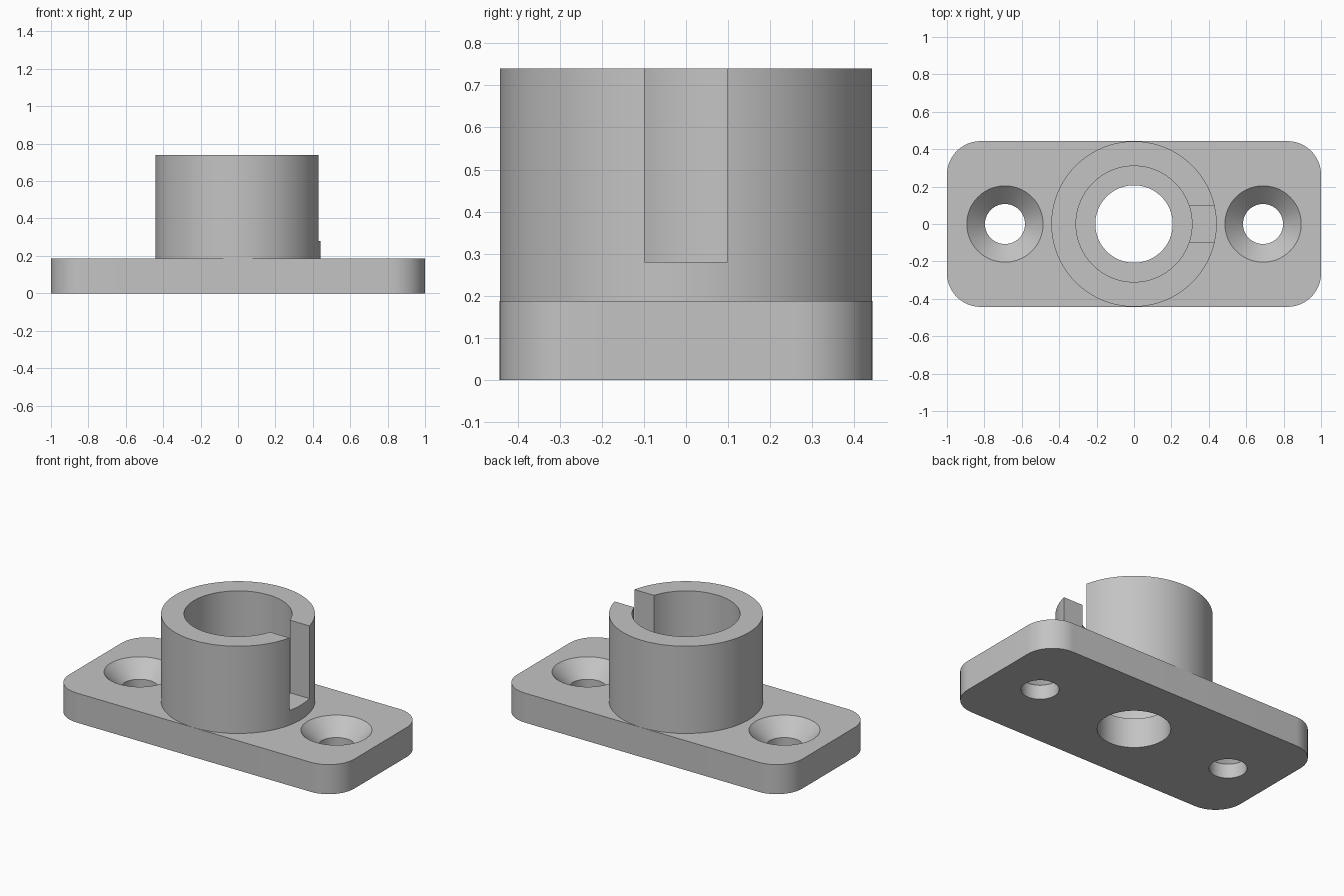
import bpy, bmesh, math

if "Cube" in bpy.data.objects:
    bpy.data.objects.remove(bpy.data.objects["Cube"])

HALF_Y, PLATE_H, TOP = 0.443, 0.187, 0.74
CORNER = 0.18

grey = bpy.data.materials.new("plain grey")
grey.diffuse_color = (0.55, 0.55, 0.55, 1)
grey.use_nodes = True
grey.node_tree.nodes["Principled BSDF"].inputs["Base Color"].default_value = grey.diffuse_color


def finish(name, bm):
    bmesh.ops.recalc_face_normals(bm, faces=bm.faces)
    mesh = bpy.data.meshes.new(name)
    bm.to_mesh(mesh)
    bm.free()
    mesh.materials.append(grey)
    ob = bpy.data.objects.new(name, mesh)
    bpy.context.collection.objects.link(ob)
    return ob


def lathe(name, profile, x=0, sides=96):
    """Closed solid of revolution from (radius, z) points."""
    bm = bmesh.new()
    rings = [[bm.verts.new((x + r * math.cos(2 * math.pi * i / sides),
                            r * math.sin(2 * math.pi * i / sides), z))
              for i in range(sides)] for r, z in profile]
    for a, b in zip(rings, rings[1:]):
        for i in range(sides):
            j = (i + 1) % sides
            bm.faces.new((a[i], a[j], b[j], b[i]))
    bm.faces.new(rings[0])
    bm.faces.new(rings[-1])
    return finish(name, bm)


def box(name, x0, x1, y0, y1, z0, z1):
    bm = bmesh.new()
    bmesh.ops.create_cube(bm, size=1)
    for v in bm.verts:
        v.co = (x1 if v.co.x > 0 else x0, y1 if v.co.y > 0 else y0,
                z1 if v.co.z > 0 else z0)
    return finish(name, bm)


def rounded_plate(name, steps=16):
    bm = bmesh.new()
    outline = []
    for k, (sx, sy) in enumerate(((1, 1), (-1, 1), (-1, -1), (1, -1))):
        for i in range(steps + 1):
            a = math.pi / 2 * (k + i / steps)
            outline.append(bm.verts.new((sx * (1 - CORNER) + CORNER * math.cos(a),
                                         sy * (HALF_Y - CORNER) + CORNER * math.sin(a), 0)))
    base = bm.faces.new(outline)
    top = bmesh.ops.extrude_face_region(bm, geom=[base])["geom"]
    bmesh.ops.translate(bm, vec=(0, 0, PLATE_H),
                        verts=[g for g in top if isinstance(g, bmesh.types.BMVert)])
    return finish(name, bm)


def combine(target, other, operation):
    mod = target.modifiers.new(operation.lower(), 'BOOLEAN')
    mod.object, mod.operation, mod.solver = other, operation, 'EXACT'
    bpy.context.view_layer.objects.active = target
    bpy.ops.object.modifier_apply(modifier=mod.name)
    bpy.data.objects.remove(other)


# Flange plate with the round socket on top
body = rounded_plate("flange_socket")
combine(body, lathe("socket", [(HALF_Y - 0.001, 0.05), (HALF_Y - 0.001, TOP)], sides=128), 'UNION')

# Stepped bore
combine(body, lathe("bore", [(0.207, -0.1), (0.207, PLATE_H), (0.31, PLATE_H), (0.31, 0.9)]),
        'DIFFERENCE')

# Countersunk screw holes
for x in (-0.69, 0.69):
    combine(body, lathe("screw_hole", [(0.107, -0.1), (0.107, 0.09), (0.224, 0.207)], x),
            'DIFFERENCE')

# Slot in the right side of the socket
combine(body, box("slot", 0.1, 0.6, -0.099, 0.099, 0.28, 0.9), 'DIFFERENCE')

# Smooth curved walls, crisp edges
bpy.ops.object.select_all(action='DESELECT')
body.select_set(True)
bpy.context.view_layer.objects.active = body
bpy.ops.object.shade_smooth_by_angle(angle=math.radians(30))
